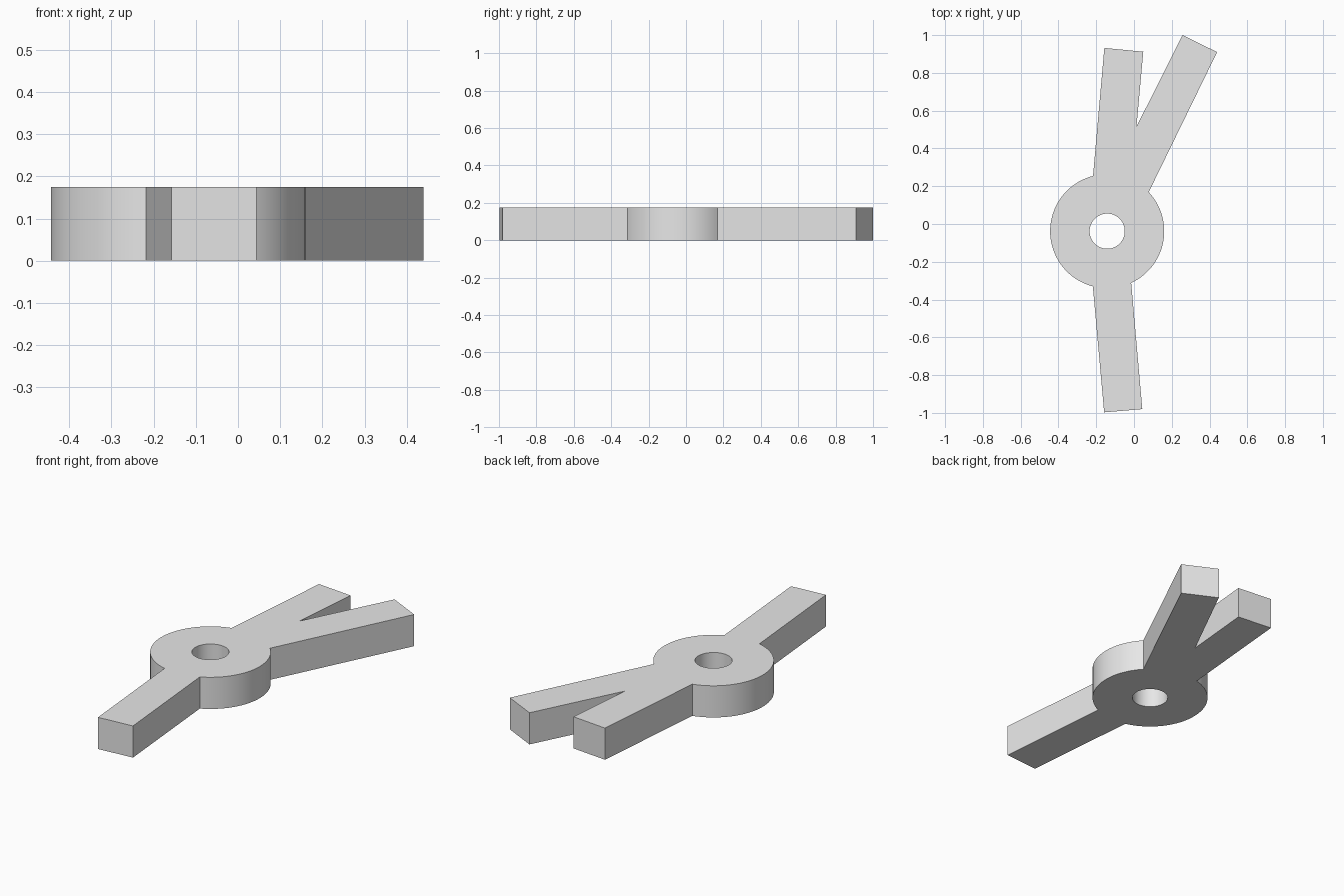
import bpy
import bmesh
from math import atan2, cos, sin, tau
from mathutils import Vector

cube = bpy.data.objects.get("Cube")
if cube:
    bpy.data.objects.remove(cube, do_unlink=True)

HEIGHT = 0.175
CENTRE = Vector((-0.142, -0.038))
HUB_RADIUS, HOLE_RADIUS = 0.302, 0.093
STEP = tau / 96

grey = bpy.data.materials.new("plain grey")
grey.use_nodes = True
grey.diffuse_color = (0.8, 0.8, 0.8, 1)
grey.node_tree.nodes["Principled BSDF"].inputs["Base Color"].default_value = grey.diffuse_color


def arc(radius, start, end):
    """Points running anticlockwise around the hub centre."""
    count = max(2, round((end - start) / STEP))
    angles = [start + (end - start) * i / count for i in range(count + 1)]
    return [CENTRE + radius * Vector((cos(a), sin(a))) for a in angles]


def angle_to(point):
    d = Vector(point) - CENTRE
    return atan2(d.y, d.x) % tau


# Where each arm leaves the hub
fork_right, fork_left = angle_to((0.078, 0.169)), angle_to((-0.217, 0.255))
tail_left, tail_right = angle_to((-0.218, -0.331)), angle_to((-0.015, -0.312))

# Free corners of the two forked arms and the single tail arm
fork = [(0.44, 0.91), (0.257, 1.0), (0.013, 0.515), (0.049, 0.912), (-0.157, 0.932)]
tail = [(-0.158, -0.997), (0.044, -0.98)]

outline = (arc(HUB_RADIUS, tail_right, fork_right + tau) + fork
           + arc(HUB_RADIUS, fork_left, tail_left) + tail)
hole = arc(HOLE_RADIUS, 0, tau)[:-1]

# Fill the flat plate around the hole, then raise it
bm = bmesh.new()
for loop in (outline, hole):
    verts = [bm.verts.new((p[0], p[1], 0)) for p in loop]
    for a, b in zip(verts, verts[1:] + verts[:1]):
        bm.edges.new((a, b))
bmesh.ops.triangle_fill(bm, edges=bm.edges[:], use_beauty=True, normal=(0, 0, 1))
raised = bmesh.ops.extrude_face_region(bm, geom=bm.faces[:], use_keep_orig=True)
top = [v for v in raised["geom"] if isinstance(v, bmesh.types.BMVert)]
bmesh.ops.translate(bm, verts=top, vec=(0, 0, HEIGHT))
bmesh.ops.recalc_face_normals(bm, faces=bm.faces[:])

mesh = bpy.data.meshes.new("forked_hub_plate")
bm.to_mesh(mesh)
bm.free()
mesh.materials.append(grey)
plate = bpy.data.objects.new("forked_hub_plate", mesh)
bpy.context.collection.objects.link(plate)

# Smooth round walls with crisp edges
bpy.ops.object.select_all(action="DESELECT")
plate.select_set(True)
bpy.context.view_layer.objects.active = plate
bpy.ops.object.shade_smooth_by_angle(angle=0.3)
